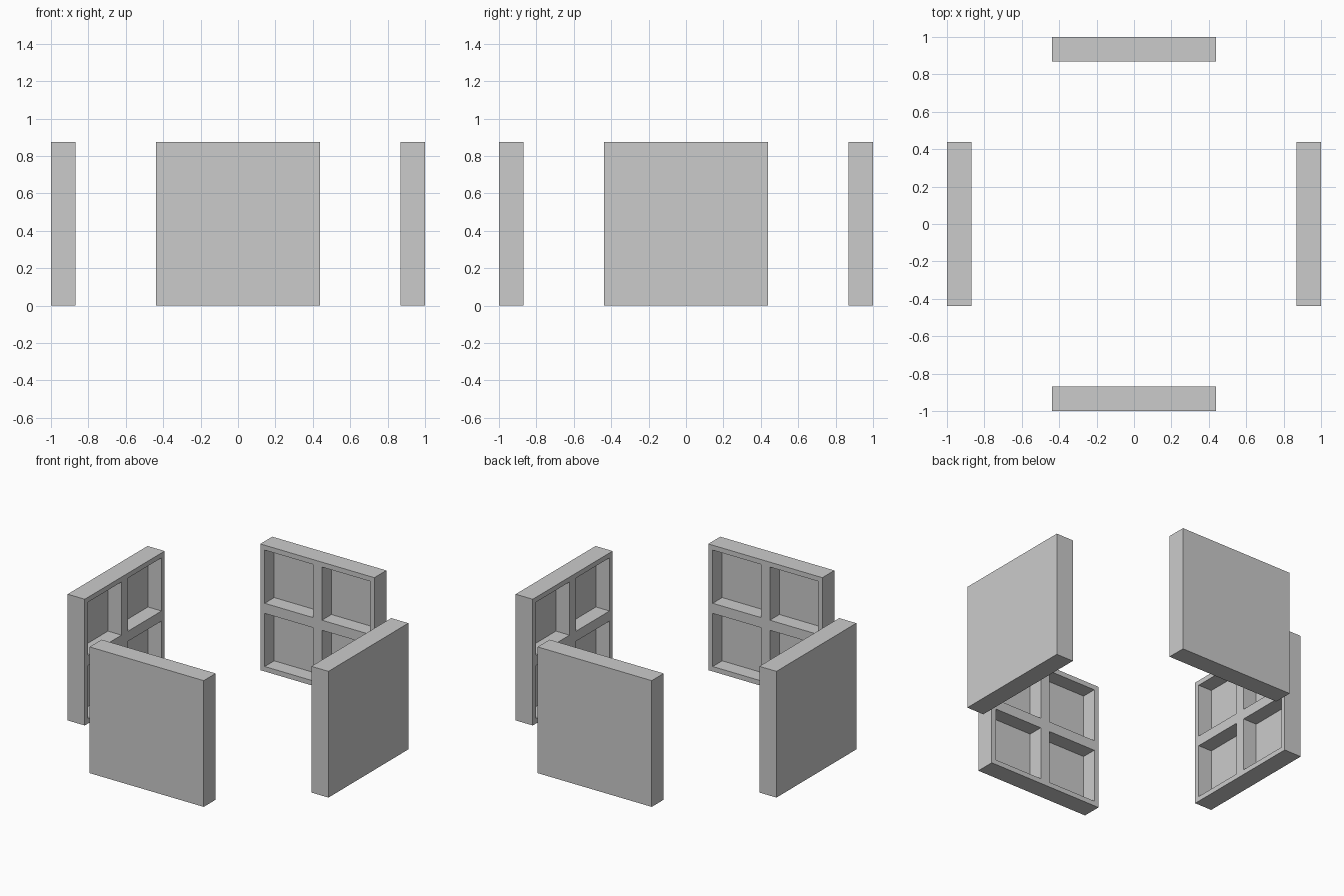
import bpy, bmesh
from math import pi
from mathutils import Matrix, Vector

if "Cube" in bpy.data.objects:
    bpy.data.objects.remove(bpy.data.objects["Cube"])

SIZE, THICK = 0.875, 0.131      # panel width/height and thickness
BORDER, BAR, DEPTH = 0.034, 0.07, 0.104   # rim, cross bar, pocket depth


def make_panel_mesh():
    """Front panel: flat outside (-y), four square pockets inside (+y)."""
    bm = bmesh.new()
    bmesh.ops.create_cube(bm, size=1, matrix=Matrix.Diagonal((SIZE, THICK, SIZE, 1)))
    # cut the rim and cross-bar lines
    for axis in (Vector((1, 0, 0)), Vector((0, 0, 1))):
        for d in (SIZE / 2 - BORDER, BAR / 2):
            for s in (-1, 1):
                bmesh.ops.bisect_plane(bm, geom=bm.verts[:] + bm.edges[:] + bm.faces[:],
                                       plane_co=axis * d * s, plane_no=axis)
    # sink the four pockets
    bm.normal_update()

    def in_pocket(v):
        return BAR / 2 < abs(v) < SIZE / 2 - BORDER
    pockets = []
    for f in bm.faces:
        c = f.calc_center_median()
        if f.normal.y > 0.9 and in_pocket(c.x) and in_pocket(c.z):
            pockets.append(f)
    bmesh.ops.inset_individual(bm, faces=pockets, thickness=0, depth=-DEPTH)
    # move to the front edge, standing on the floor
    bmesh.ops.translate(bm, verts=bm.verts, vec=(0, -1 + THICK / 2, SIZE / 2))
    bm.normal_update()
    mesh = bpy.data.meshes.new("panel")
    bm.to_mesh(mesh)
    bm.free()
    return mesh


# four panels facing the centre
mesh = make_panel_mesh()
for i, name in enumerate(("front_panel", "right_panel", "back_panel", "left_panel")):
    ob = bpy.data.objects.new(name, mesh)
    ob.rotation_euler.z = i * pi / 2
    bpy.context.collection.objects.link(ob)
